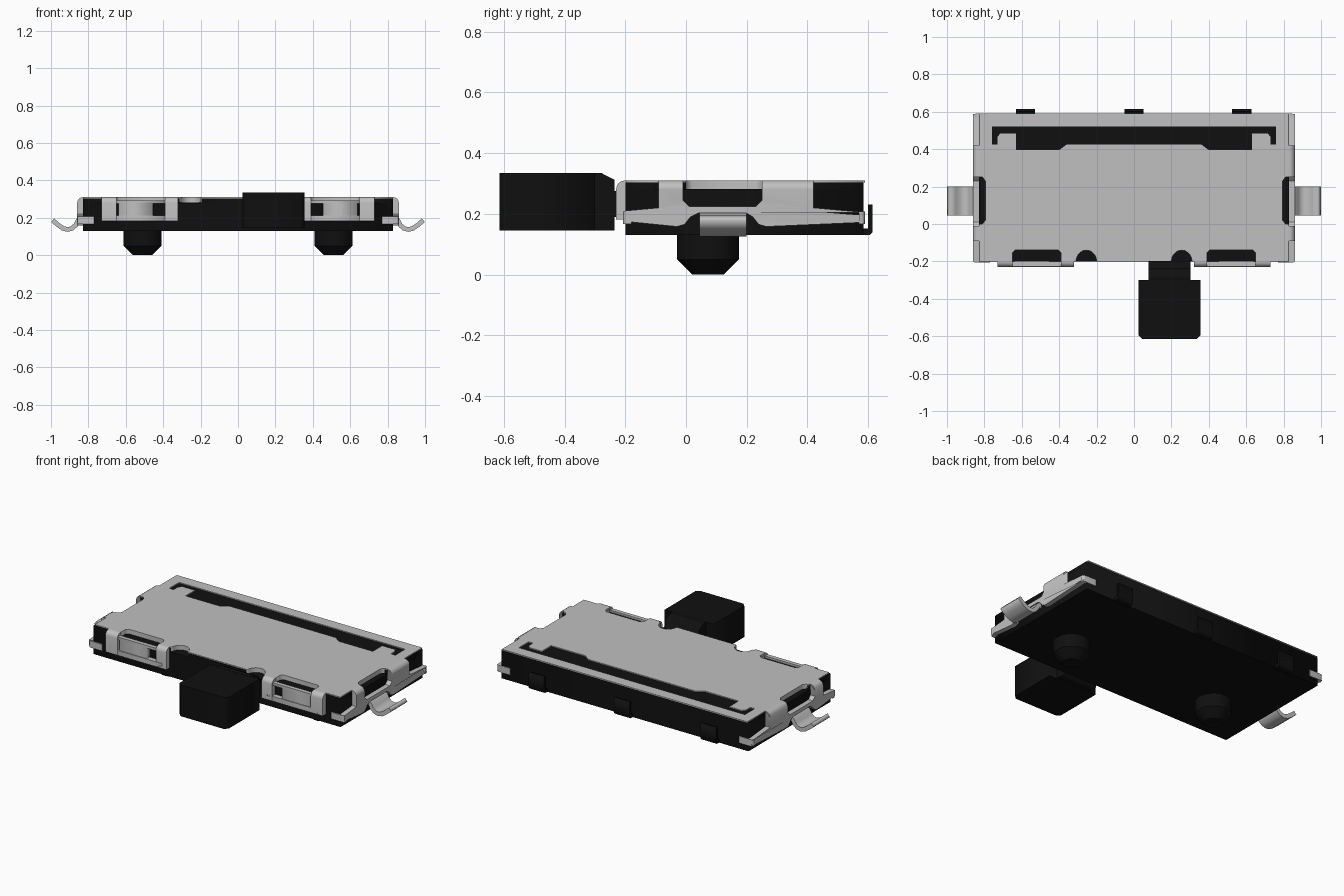
import bpy, bmesh, math
from mathutils import Vector

cube = bpy.data.objects.get("Cube")
if cube:
    bpy.data.objects.remove(cube, do_unlink=True)


def material(name, rgb, rough, metal=0.0):
    m = bpy.data.materials.new(name)
    m.use_nodes = True
    m.diffuse_color = (*rgb, 1)
    node = m.node_tree.nodes["Principled BSDF"]
    node.inputs["Base Color"].default_value = (*rgb, 1)
    node.inputs["Roughness"].default_value = rough
    return m


black = material("black plastic", (0.005, 0.005, 0.005), 0.6)
grey = material("grey metal", (0.53, 0.53, 0.53), 0.5)


def finish(name, bm, mat, smooth=False):
    bmesh.ops.recalc_face_normals(bm, faces=bm.faces)
    me = bpy.data.meshes.new(name)
    bm.to_mesh(me)
    bm.free()
    me.materials.append(mat)
    ob = bpy.data.objects.new(name, me)
    bpy.context.collection.objects.link(ob)
    if smooth:
        bpy.ops.object.select_all(action="DESELECT")
        ob.select_set(True)
        bpy.context.view_layer.objects.active = ob
        bpy.ops.object.shade_smooth_by_angle(angle=math.radians(35))
    return ob


def prism(name, loops, lo, hi, axis, mat, side=1, round_edges=None, radius=0.03):
    """Extrude outlines (the first is the rim, others are holes) along an axis."""
    cu = bpy.data.curves.new(name, "CURVE")
    cu.dimensions = "2D"
    cu.fill_mode = "BOTH"
    cu.extrude = (hi - lo) / 2
    for pts in loops:
        sp = cu.splines.new("POLY")
        sp.points.add(len(pts) - 1)
        for p, (u, v) in zip(sp.points, pts):
            p.co = (u, v, 0, 1)
        sp.use_cyclic_u = True
    tmp = bpy.data.objects.new(name, cu)
    bpy.context.collection.objects.link(tmp)
    deps = bpy.context.evaluated_depsgraph_get()
    me = bpy.data.meshes.new_from_object(tmp.evaluated_get(deps))
    bm = bmesh.new()
    bm.from_mesh(me)
    bpy.data.objects.remove(tmp)
    bpy.data.curves.remove(cu)
    bpy.data.meshes.remove(me)
    bmesh.ops.remove_doubles(bm, verts=bm.verts, dist=1e-5)
    for vert in bm.verts:
        u, v, w = vert.co
        w += (lo + hi) / 2
        x, y, z = {"x": (w, u, v), "y": (u, w, v), "z": (u, v, w)}[axis]
        vert.co = (x * side, y, z)
    if round_edges:
        bmesh.ops.dissolve_limit(bm, angle_limit=0.01, verts=bm.verts, edges=bm.edges)
        edges = [e for e in bm.edges if all(round_edges(v.co) for v in e.verts)]
        bmesh.ops.bevel(bm, geom=edges, offset=radius, segments=4, profile=0.5, affect="EDGES")
    return finish(name, bm, mat, bool(round_edges))


def box(name, x, y, z, mat, side=1, round_edges=None, radius=0.02):
    rect = [(x[0], y[0]), (x[1], y[0]), (x[1], y[1]), (x[0], y[1])]
    return prism(name, [rect], z[0], z[1], "z", mat, side, round_edges, radius)


def mirrored(half):
    return half + [(-x, y) for x, y in reversed(half)]


def outline(x, front, back, grow):
    """Right half of the top outline, with slot, round notch and end notch."""
    g = grow
    arc = [(0.255 + (0.055 + g) * math.cos(t * math.pi / 10),
            -0.2 + (0.06 + g) * math.sin(t * math.pi / 10)) for t in range(1, 10)]
    half = [(0.2 - g, front)] + arc[::-1] + [(0.31 + g, front), (0.39 - g, front),
            (0.39 - g, -0.155), (0.405, -0.14 + g), (0.635, -0.14 + g),
            (0.65 + g, -0.155), (0.65 + g, front), (x, front), (x, 0.0),
            (0.81, 0.0), (0.795 - g, 0.02), (0.795 - g, 0.23), (0.81, 0.25),
            (x, 0.25), (x, back)]
    return mirrored(half)


# Housing
box("housing", (-0.83, 0.83), (-0.2, 0.585), (0.13, 0.28), black)
prism("housing_top", [outline(0.83, -0.2, 0.585, 0.004)], 0.279, 0.304, "z", black)

# Cover plate with the long rear slot
slot = mirrored([(0.76, 0.52), (0.76, 0.425), (0.73, 0.425), (0.73, 0.465),
                 (0.715, 0.485), (0.63, 0.485), (0.63, 0.395), (0.4, 0.395), (0.36, 0.425)])
prism("cover_plate", [outline(0.825, -0.197, 0.583, 0), slot], 0.282, 0.31, "z", grey)
# The rear lip of the cover overhangs the housing slightly
box("cover_rear_lip", (-0.825, 0.825), (0.57, 0.59), (0.304, 0.31), grey)

# End flange outline in y and z
flange = [(-0.2, 0.175), (-0.03, 0.158), (-0.005, 0.165), (0.015, 0.19), (0.04, 0.202),
          (0.2, 0.202), (0.22, 0.19), (0.24, 0.165), (0.265, 0.158), (0.588, 0.172),
          (0.588, 0.205), (0.42, 0.22), (0.42, 0.31), (0.25, 0.31), (0.25, 0.245),
          (0.23, 0.225), (0.01, 0.225), (-0.01, 0.245), (-0.01, 0.31), (-0.09, 0.31),
          (-0.09, 0.22), (-0.2, 0.21)]

# Bent terminal: thicken a centre line in x and z
path = [Vector(p) for p in [(0.835, 0.195), (0.855, 0.185), (0.868, 0.16), (0.887, 0.143),
                            (0.91, 0.137), (0.935, 0.143), (0.96, 0.16), (0.991, 0.186)]]
upper, lower = [], []
for i, p in enumerate(path):
    d = (path[min(i + 1, len(path) - 1)] - path[max(i - 1, 0)]).normalized()
    n = Vector((-d.y, d.x)) * 0.0125
    upper.append(tuple(p + n))
    lower.append(tuple(p - n))
terminal = upper + lower[::-1]

for side, label in ((1, "left"), (-1, "right")):
    prism(label + "_end_flange", [flange], 0.815, 0.86, "x", grey, side,
          lambda c: abs(c.x) > 0.859 and c.z > 0.309)
    for end, y in (("front", (-0.207, -0.18)), ("rear", (0.57, 0.59))):
        box(f"{label}_{end}_clip", (0.77, 0.86), y, (0.167, 0.207), grey, side,
            lambda c, y=y: abs(c.x) > 0.859 and (c.y < -0.2 or c.y > 0.589), 0.015)
    ob = prism(label + "_terminal", [terminal], 0.045, 0.2, "y", grey, side,)
    for p in ob.data.polygons:
        p.use_smooth = abs(p.normal.y) < 0.5

    # Front tab: two bent posts, a lower bar and a sprung tongue
    for post, x in (("inner", (0.32, 0.39)), ("outer", (0.65, 0.73))):
        box(f"{label}_{post}_tab_post", x, (-0.23, -0.19), (0.182, 0.31), grey, side,
            lambda c: c.y < -0.229 and c.z > 0.309, 0.028)
    box(label + "_tab_bar", (0.35, 0.7), (-0.23, -0.199), (0.182, 0.212), grey, side)
    box(label + "_tab_tongue", (0.455, 0.638), (-0.226, -0.199), (0.2, 0.282), grey, side)
    box(label + "_tab_lip", (0.385, 0.655), (-0.226, -0.201), (0.276, 0.292), grey, side)

    # Locating peg
    bm = bmesh.new()
    for r0, r1, z0, z1 in ((0.052, 0.102, 0, 0.05), (0.102, 0.102, 0.05, 0.135)):
        new = bmesh.ops.create_cone(bm, cap_ends=True, segments=32, radius1=r0,
                                    radius2=r1, depth=z1 - z0)["verts"]
        bmesh.ops.translate(bm, verts=new, vec=(0.51 * side, 0.073, (z0 + z1) / 2))
    finish(label + "_peg", bm, black, True)

# Rear hooks
hook = [(0.57, 0.13), (0.605, 0.13), (0.615, 0.14), (0.615, 0.23), (0.6, 0.23),
        (0.6, 0.152), (0.57, 0.152)]
for i, x in enumerate((-0.58, 0, 0.575)):
    prism(f"rear_hook_{i + 1}", [hook], x - 0.052, x + 0.052, "x", black)

# Slider knob and its neck
knob = [(0.025, -0.3), (0.025, -0.595), (0.045, -0.615), (0.335, -0.615),
        (0.355, -0.595), (0.355, -0.3)]
prism("slider_knob", [knob], 0.145, 0.335, "z", black)
neck = [(-0.31, 0.145), (-0.235, 0.145), (-0.235, 0.19), (-0.19, 0.19), (-0.19, 0.275),
        (-0.235, 0.275), (-0.235, 0.312), (-0.28, 0.335), (-0.31, 0.335)]
prism("slider_neck", [neck], 0.077, 0.303, "x", black)
